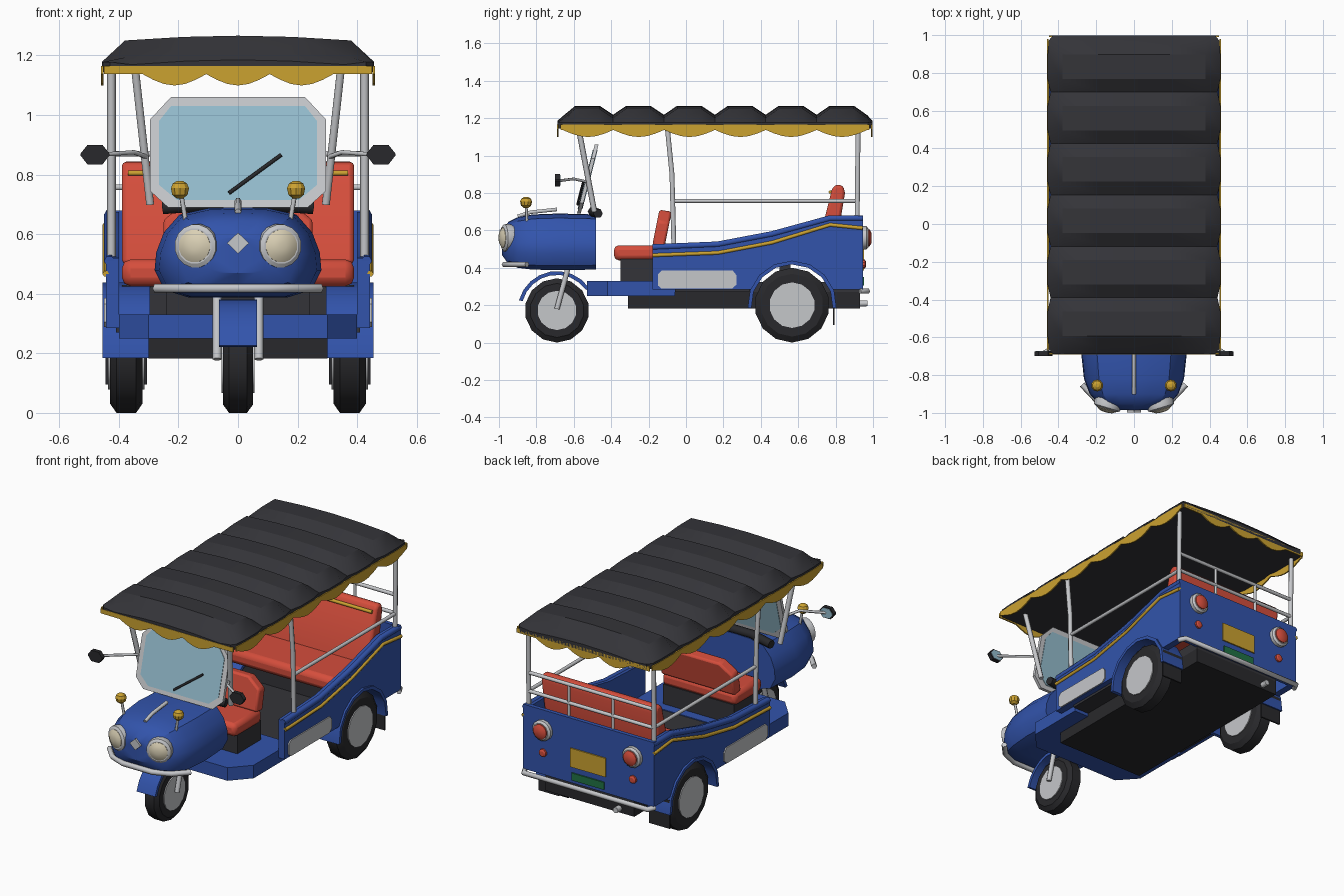
import bpy, bmesh, math
from mathutils import Vector, Matrix

cube = bpy.data.objects.get("Cube")
if cube:
    bpy.data.objects.remove(cube, do_unlink=True)


def material(name, r, g, b):
    m = bpy.data.materials.new(name)
    m.use_nodes = True
    m.diffuse_color = (r, g, b, 1)
    m.node_tree.nodes["Principled BSDF"].inputs["Base Color"].default_value = (r, g, b, 1)
    return m


BLUE = material("body blue", .032, .088, .41)
CHARCOAL = material("canvas charcoal", .034, .034, .04)
BLACK = material("rubber black", .022, .022, .025)
RED = material("seat red", .66, .075, .045)
YELLOW = material("trim yellow", .6, .36, .03)
GREY = material("metal grey", .56, .57, .59)
CREAM = material("lamp cream", .7, .63, .46)
GLASS = material("glass blue", .3, .51, .62)
GREEN = material("plate green", .015, .17, .06)


def finish(name, bm, mat, bevel=0):
    bmesh.ops.recalc_face_normals(bm, faces=bm.faces)
    me = bpy.data.meshes.new(name)
    bm.to_mesh(me)
    bm.free()
    me.materials.append(mat)
    ob = bpy.data.objects.new(name, me)
    bpy.context.collection.objects.link(ob)
    bpy.ops.object.select_all(action='DESELECT')
    ob.select_set(True)
    bpy.context.view_layer.objects.active = ob
    bpy.ops.object.shade_smooth_by_angle(angle=math.radians(32))
    if bevel:
        mod = ob.modifiers.new("bevel", 'BEVEL')
        mod.width, mod.segments = bevel, 2
    return ob


def loft(name, rings, mat):
    bm = bmesh.new()
    rows = [[bm.verts.new(p) for p in ring] for ring in rings]
    n = len(rows[0])
    for a, b in zip(rows, rows[1:]):
        for i in range(n):
            j = (i + 1) % n
            bm.faces.new((a[i], a[j], b[j], b[i]))
    bm.faces.new(rows[0])
    bm.faces.new(rows[-1])
    return finish(name, bm, mat)


def prism(name, points, vec, mat, bevel=0):
    bm = bmesh.new()
    face = bm.faces.new([bm.verts.new(p) for p in points])
    out = bmesh.ops.extrude_face_region(bm, geom=[face])["geom"]
    bmesh.ops.translate(bm, vec=vec, verts=[v for v in out if isinstance(v, bmesh.types.BMVert)])
    return finish(name, bm, mat, bevel)


def box(name, lo, hi, mat, bevel=0):
    bm = bmesh.new()
    lo, hi = Vector(lo), Vector(hi)
    bmesh.ops.create_cube(bm, size=1, matrix=Matrix.Translation((lo + hi) / 2) @ Matrix.Diagonal((*(hi - lo), 1)))
    return finish(name, bm, mat, bevel)


def turned(name, origin, axis, profile, mat, n=14):
    q = Vector(axis).to_track_quat('Z', 'Y')
    rings = [[Vector(origin) + q @ Vector((r * math.cos(t), r * math.sin(t), d))
              for t in (math.tau * (i + .5) / n for i in range(n))] for d, r in profile]
    return loft(name, rings, mat)


def tube(name, points, r, mat=GREY):
    cu = bpy.data.curves.new(name, 'CURVE')
    cu.dimensions, cu.bevel_depth, cu.bevel_resolution, cu.use_fill_caps = '3D', r, 1, True
    sp = cu.splines.new('POLY')
    sp.points.add(len(points) - 1)
    for p, co in zip(sp.points, points):
        p.co = (*co, 1)
    cu.materials.append(mat)
    ob = bpy.data.objects.new(name, cu)
    bpy.context.collection.objects.link(ob)


def arc(y, z, r, a, b, n=10):
    return [(y + r * math.cos(t), z + r * math.sin(t))
            for t in (math.radians(a + (b - a) * i / n) for i in range(n + 1))]


def both(half):
    """Complete a symmetric outline from its +x half, listed bottom to top."""
    return half + [(-x, z) for x, z in reversed(half) if x]


# Wheels and fenders
def wheel(name, x, y, r, w, hub):
    turned(name + "_tyre", (x, y, r), (1, 0, 0),
           [(-w, .6 * r), (-w, .84 * r), (-.6 * w, r), (.6 * w, r), (w, .84 * r), (w, .6 * r)], BLACK)
    turned(name + "_hub", (x, y, r), (1, 0, 0), [(-w - .006, hub), (w + .006, hub)], GREY)


def fender(name, y, z, r, a, b, x0, x1):
    outline = arc(y, z, r, a, b, 8) + arc(y, z, r - .02, b, a, 8)
    prism(name, [(x0, p, q) for p, q in outline], (x1 - x0, 0, 0), BLUE)


wheel("front_wheel", 0, -.69, .172, .05, .105)
fender("front_fender", -.69, .172, .21, 35, 165, -.063, .063)
for s, side in ((1, "left"), (-1, "right")):
    wheel(side + "_rear_wheel", s * .375, .567, .2, .055, .122)
    fender(side + "_rear_fender", .567, .2, .238, -4, 184, s * .295, s * .455)
    box(side + "_mudflap", (s * .375 - .07, .785, .095), (s * .375 + .07, .795, .27), BLACK)
    tube(side + "_fork", [(s * .07, -.69, .18), (s * .07, -.625, .42)], .016)

# Chassis, floor and exhaust
box("chassis", (-.3, -.31, .182), (.3, .93, .27), BLACK)
floor = [(.3, -.53), (.4, -.42), (.4, -.06), (-.4, -.06), (-.4, -.42), (-.3, -.53)]
prism("front_floor", [(x, y, .25) for x, y in floor], (0, 0, .08), BLUE)
box("rear_floor", (-.41, -.06, .27), (.41, .34, .325), CHARCOAL)
box("rear_floor_tail", (-.3, .34, .27), (.3, .93, .325), CHARCOAL)
tube("exhaust", [(-.2, .7, .2), (-.2, .97, .21)], .018)

# Rounded nose
shape = [(0, 0), (.6, 0), (.88, .08), (1, .3), (.98, .5), (.89, .72), (.7, .92), (.36, .99), (0, 1)]
nose = [(-.48, .268, .685, .39), (-.68, .28, .69, .388), (-.82, .265, .685, .39),
        (-.9, .235, .67, .4), (-.95, .19, .645, .42), (-.985, .1, .59, .47)]
loft("nose", [[(x * w, y, b + t * (top - b)) for x, t in both(shape)] for y, w, top, b in nose], BLUE)
tube("hood_strip", [(0, -.9, .675), (0, -.83, .697), (0, -.69, .712)], .011)
prism("nose_badge", [(.037, -.985, .57), (0, -.985, .605), (-.037, -.985, .57), (0, -.985, .535)], (0, -.012, 0), GREY)
tube("front_bumper", [(-.275, -.85, .418), (-.2, -.93, .418), (-.1, -.97, .418),
                      (.1, -.97, .418), (.2, -.93, .418), (.275, -.85, .418)], .016)
for s, side in ((1, "left"), (-1, "right")):
    o, d = (s * .14, -.96, .56), (s * .3, -1, 0)
    turned(side + "_headlight_ring", o, d, [(-.08, .06), (-.01, .075), (.012, .073), (.02, .06)], GREY, 16)
    turned(side + "_headlight_lens", o, d, [(0, .057), (.022, .055), (.034, .035), (.038, .012)], CREAM, 16)
    tube(side + "_signal_stalk", [(s * .175, -.85, .64), (s * .192, -.855, .74)], .008)
    turned(side + "_signal_lamp", (s * .195, -.855, .75), (0, 0, 1),
           [(-.03, .012), (-.018, .027), (.004, .032), (.02, .025), (.029, .01)], YELLOW, 10)

# Windscreen, wiper and handlebar
def leaning(outline, off):
    return [(x, -.57 + (z - .7) * .257 + off, z) for x, z in outline]


frame = both([(.235, .69), (.295, .745), (.295, .985), (.225, 1.06)])
pane = both([(.205, .715), (.265, .765), (.265, .98), (.225, 1.03)])
prism("windscreen_frame", leaning(frame, -.01), (0, .02, 0), GREY)
prism("windscreen_glass", leaning(pane, -.013), (0, .026, 0), GLASS)
tube("wiper", leaning([(-.03, .738), (.145, .866)], -.02), .007, BLACK)
tube("handlebar", [(-.25, -.47, .69), (-.1, -.5, .7), (.1, -.5, .7), (.25, -.47, .69)], .026, BLACK)

# Rear tub
rim = [(-.18, .52), (.17, .535), (.46, .59), (.77, .675), (.945, .675)]
line = [(-.18, .467), (.17, .48), (.46, .535), (.77, .63), (.945, .612)]
arch = [p for p in arc(.567, .2, .226, 22, 158)]
tag = both([(.06, 0)])
for s, side in ((1, "left"), (-1, "right")):
    outline = rim + [(.945, .285)] + arch + [(-.18, .285)]
    prism(side + "_side_panel", [(s * .4, y, z) for y, z in outline], (s * .043, 0, 0), BLUE)
    tube(side + "_side_stripe", [(s * .444, y, z) for y, z in line], .011, YELLOW)
    tube(side + "_panel_rim", [(s * .432, y, z - .01) for y, z in rim], .018, BLUE)
    step = [(-.15, .305), (-.13, .288), (.245, .288), (.27, .31), (.27, .36), (.25, .385), (-.13, .385), (-.15, .365)]
    prism(side + "_step_plate", [(s * .44, y, z) for y, z in step], (s * .01, 0, 0), GREY)
box("rear_panel", (-.443, .92, .285), (.443, .945, .68), BLUE)
tube("rear_bumper", [(-.44, .93, .275), (-.42, .972, .275), (.42, .972, .275), (.44, .93, .275)], .015)
box("number_plate", (-.12, .94, .385), (.12, .953, .5), YELLOW)
box("lower_plate", (-.11, .94, .305), (.11, .953, .35), GREEN)
for s, side in ((1, "left"), (-1, "right")):
    turned(side + "_tail_ring", (s * .305, .94, .56), (0, 1, 0), [(0, .062), (.025, .062), (.035, .05)], GREY)
    turned(side + "_tail_lens", (s * .305, .94, .56), (0, 1, 0), [(0, .045), (.042, .045), (.053, .025)], RED)
    turned(side + "_reflector", (s * .305, .94, .42), (0, 1, 0), [(0, .024), (.016, .024), (.022, .014)], RED, 10)

# Seats
box("driver_seat_base", (-.24, -.35, .32), (.24, -.12, .45), CHARCOAL)
box("driver_cushion", (-.25, -.385, .44), (.25, -.12, .52), RED, .025)
back = both([(.25, .52), (.25, .65), (.17, .71)])
prism("driver_backrest", [(x, -.18 + (z - .52) * .2, z) for x, z in back], (0, .065, -.01), RED, .012)
box("bench_base", (-.39, .5, .32), (.39, .56, .43), CHARCOAL)
box("bench_cushion", (-.39, .43, .425), (.39, .82, .515), RED, .03)
rest = [(.7, .5), (.78, .82), (.8, .845), (.84, .84), (.85, .8), (.8, .5)]
prism("bench_backrest", [(-.39, y, z) for y, z in rest], (.78, 0, 0), RED, .015)
tube("bench_piping", [(-.37, .772, .805), (.37, .772, .805)], .01, YELLOW)

# Posts, rails and mirrors
for s, side in ((1, "left"), (-1, "right")):
    tube(side + "_front_post", [(s * .345, -.575, 1.15), (s * .295, -.49, .7)], .015)
    tube(side + "_middle_post", [(s * .425, -.1, 1.15), (s * .425, -.075, .9), (s * .425, -.065, .52)], .015)
    tube(side + "_rear_post", [(s * .425, .92, 1.15), (s * .425, .915, .66)], .015)
    tube(side + "_side_rail", [(s * .425, -.07, .757), (s * .425, .92, .757)], .011)
    tube(side + "_rail_stud", [(s * .15, .92, .67), (s * .15, .92, .87)], .009)
    tube(side + "_mirror_arm", [(s * .31, -.53, .86), (s * .35, -.6, .875), (s * .48, -.68, .865)], .008)
    for part, y, k, mat in (("mirror_shell", -.7, 1, BLACK), ("mirror_glass", -.676, .85, GLASS)):
        rim8 = both([(.025, -.033), (.048, -.004), (.048, .004), (.025, .033)])
        prism(f"{side}_{part}", [(s * .48 + x * k, y, .867 + z * k) for x, z in rim8], (0, .025 if k == 1 else .004, 0), mat)
for name, z in (("lower_rear_rail", .757), ("upper_rear_rail", .87)):
    tube(name, [(-.425, .92, z), (.425, .92, z)], .011)

# Quilted canopy
def canopy_ring(y, w, top):
    half = [(0, 1.145), (w, 1.145), (w, 1.178), (.83 * w, top - .016), (.4 * w, top - .004), (0, top)]
    return [(x, y, z) for x, z in both(half)]


rings = [canopy_ring(-.688, .43, 1.185), canopy_ring(-.66, .452, 1.21)]
for i in range(6):
    seam = -.662 + .272 * i
    if i:
        rings.append(canopy_ring(seam, .442, 1.218))
    rings += [canopy_ring(seam + .07, .457, 1.266), canopy_ring(seam + .2, .457, 1.266)]
rings += [canopy_ring(.97, .452, 1.215), canopy_ring(.998, .43, 1.185)]
loft("canopy", rings, CHARCOAL)


# Scalloped valance
def scallops(lo, hi, a, b, n):
    pts = [(hi, 1.165), (lo, 1.165), (lo, 1.138)]
    for i in range(n * 6 + 1):
        pts.append((a + (b - a) * i / (n * 6), 1.137 - .038 * math.sin(math.pi * (i % 6) / 6)))
    return pts + [(hi, 1.138)]


for s, side in ((1, "left"), (-1, "right")):
    prism(side + "_valance", [(s * .452, y, z) for y, z in scallops(-.67, .98, -.66, .97, 6)], (s * .008, 0, 0), YELLOW)
for name, y in (("front_valance", -.69), ("rear_valance", .99)):
    prism(name, [(x, y, z) for x, z in scallops(-.45, .45, -.32, .32, 3)], (0, .008, 0), YELLOW)
